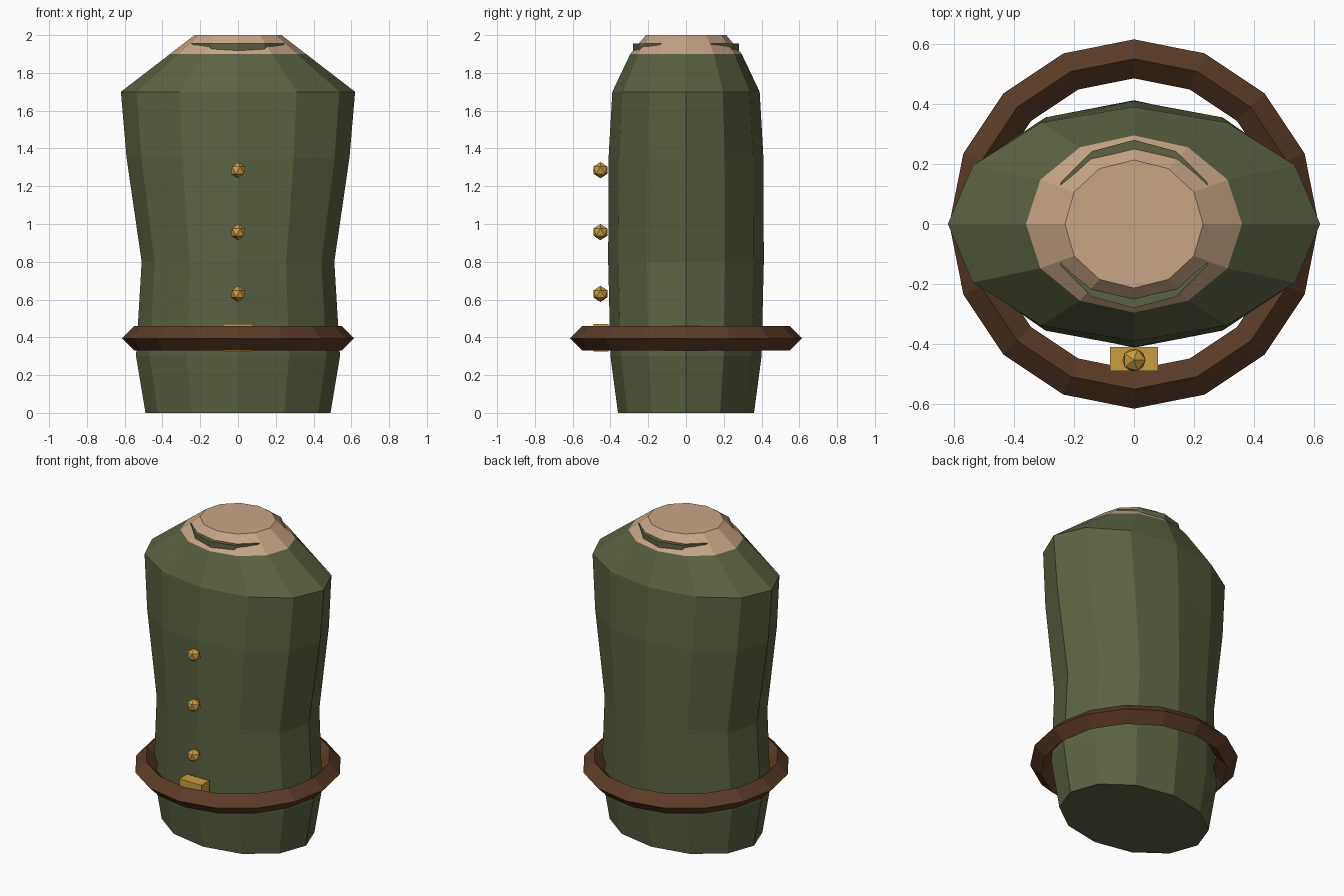
import bpy, bmesh
from math import cos, sin, tau

if "Cube" in bpy.data.objects:
    bpy.data.objects.remove(bpy.data.objects["Cube"])


def material(name, rgb):
    m = bpy.data.materials.new(name)
    m.diffuse_color = (*rgb, 1)
    m.use_nodes = True
    m.node_tree.nodes["Principled BSDF"].inputs["Base Color"].default_value = m.diffuse_color
    return m


green = material("green_cloth", (0.105, 0.125, 0.055))
skin = material("skin", (0.58, 0.38, 0.24))
leather = material("leather", (0.105, 0.045, 0.02))
brass = material("brass", (0.60, 0.34, 0.05))


def finish(name, bm, mat):
    bmesh.ops.recalc_face_normals(bm, faces=bm.faces)
    me = bpy.data.meshes.new(name)
    bm.to_mesh(me)
    bm.free()
    me.materials.append(mat)
    ob = bpy.data.objects.new(name, me)
    bpy.context.collection.objects.link(ob)
    return ob


def loft(name, rings, mat, bottom=True, top=True, n=12):
    """Stack of elliptical rings given as (z, x radius, y radius)."""
    bm = bmesh.new()
    loops = [[bm.verts.new((rx * cos(tau * i / n), ry * sin(tau * i / n), z))
              for i in range(n)] for z, rx, ry in rings]
    for a, b in zip(loops, loops[1:]):
        for i in range(n):
            j = (i + 1) % n
            bm.faces.new((a[i], a[j], b[j], b[i]))
    if bottom:
        bm.faces.new(loops[0][::-1])
    if top:
        bm.faces.new(loops[-1])
    return finish(name, bm, mat)


# Coat body, with the neck stump continuing its shoulder slope
loft("coat_body", [(0, 0.49, 0.36), (0.3, 0.54, 0.40), (0.8, 0.51, 0.412),
                   (1.35, 0.59, 0.41), (1.7, 0.62, 0.39), (1.9, 0.36, 0.295)],
     green, top=False)
loft("neck", [(1.9, 0.36, 0.295), (2.0, 0.23, 0.213)], skin, bottom=False)

# Collar, showing only at front and back
loft("collar", [(1.88, 0.28, 0.28), (1.955, 0.28, 0.28)], green)

# Belt ring with a diamond section
bpy.ops.mesh.primitive_torus_add(major_segments=16, minor_segments=4,
                                 major_radius=0.55, minor_radius=0.065,
                                 location=(0, 0, 0.395))
belt = bpy.context.object
belt.name = "belt"
belt.data.materials.append(leather)

# Belt buckle
bm = bmesh.new()
bmesh.ops.create_cube(bm, size=1)
bmesh.ops.scale(bm, vec=(0.16, 0.08, 0.145), verts=bm.verts)
buckle = finish("belt_buckle", bm, brass)
buckle.location = (0, -0.45, 0.398)

# Front buttons
for k, z in enumerate((0.63, 0.957, 1.285)):
    bm = bmesh.new()
    bmesh.ops.create_icosphere(bm, subdivisions=1, radius=0.043)
    button = finish(f"button_{k + 1}", bm, brass)
    button.location = (0, -0.453, z)
